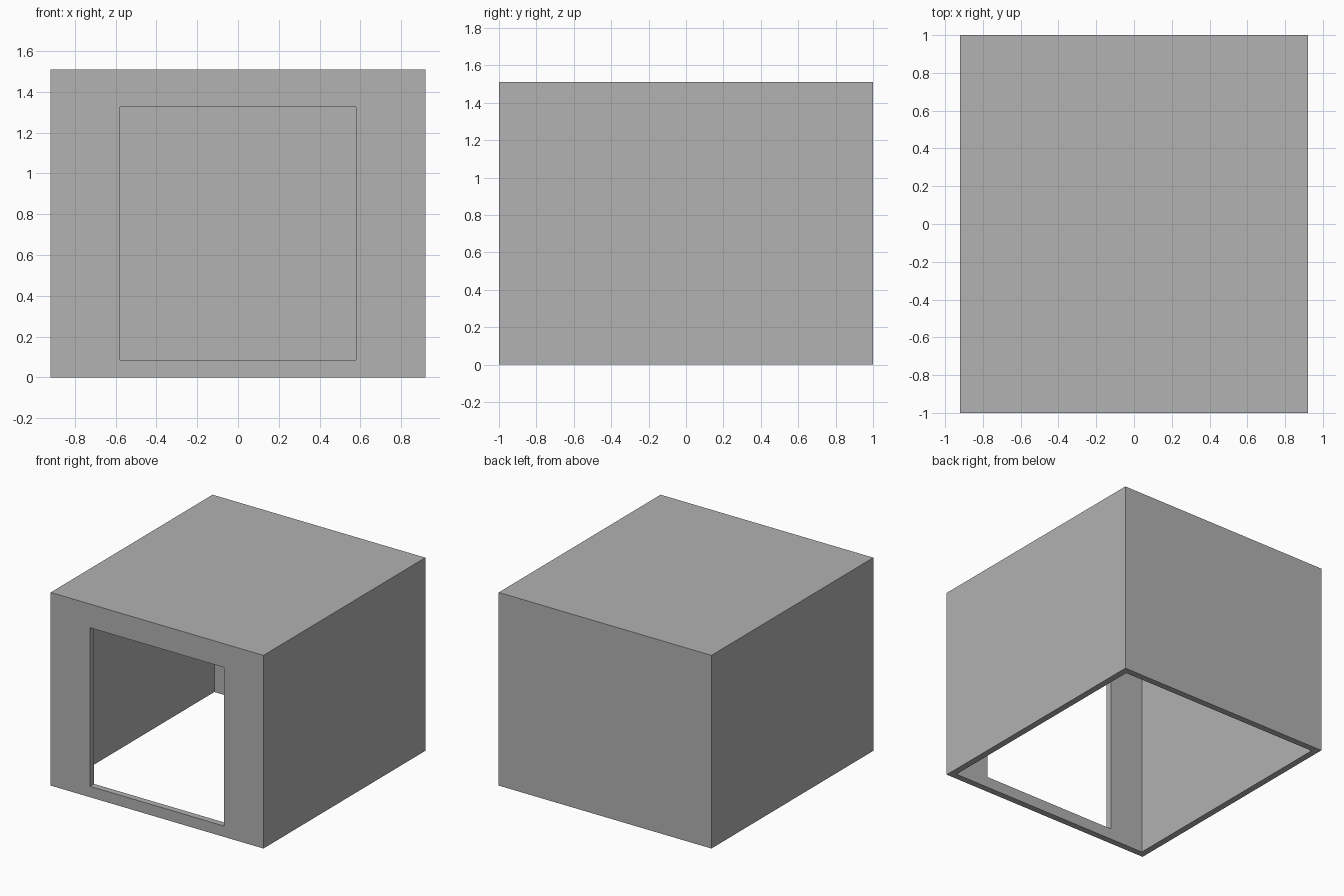
import bpy
import bmesh
from mathutils import Vector

if "Cube" in bpy.data.objects:
    bpy.data.objects.remove(bpy.data.objects["Cube"], do_unlink=True)

WIDTH, DEPTH, HEIGHT, WALL = 1.84, 2.0, 1.51, 0.05

# Plain grey for the whole shell
grey = bpy.data.materials.new("plain_grey")
grey.use_nodes = True
colour = (0.445, 0.445, 0.445, 1)
grey.diffuse_color = colour
grey.node_tree.nodes["Principled BSDF"].inputs["Base Color"].default_value = colour


def box(name, low, high):
    """Add a box spanning two opposite corners."""
    low, high = Vector(low), Vector(high)
    mesh = bpy.data.meshes.new(name)
    bm = bmesh.new()
    bmesh.ops.create_cube(bm, size=1)
    bmesh.ops.scale(bm, vec=high - low, verts=bm.verts)
    bmesh.ops.translate(bm, vec=(low + high) / 2, verts=bm.verts)
    bm.to_mesh(mesh)
    bm.free()
    mesh.materials.append(grey)
    obj = bpy.data.objects.new(name, mesh)
    bpy.context.collection.objects.link(obj)
    return obj


def cut(target, cutter):
    """Subtract a hidden cutter from the target and bake the result."""
    mod = target.modifiers.new(cutter.name, "BOOLEAN")
    mod.operation = "DIFFERENCE"
    mod.solver = "EXACT"
    mod.object = cutter
    cutter.hide_render = True
    bpy.context.view_layer.objects.active = target
    bpy.ops.object.modifier_apply(modifier=mod.name)
    bpy.data.objects.remove(cutter, do_unlink=True)


x, y = WIDTH / 2, DEPTH / 2

# Outer shell with walls and a flat roof
shell = box("box_shell", (-x, -y, 0), (x, y, HEIGHT))

# Hollow inside, open at the bottom
cut(shell, box("hollow", (WALL - x, WALL - y, -0.5), (x - WALL, y - WALL, HEIGHT - WALL)))

# Front doorway above a low sill
cut(shell, box("doorway", (-0.58, -y - 0.2, 0.085), (0.58, -y + 0.2, 1.325)))
